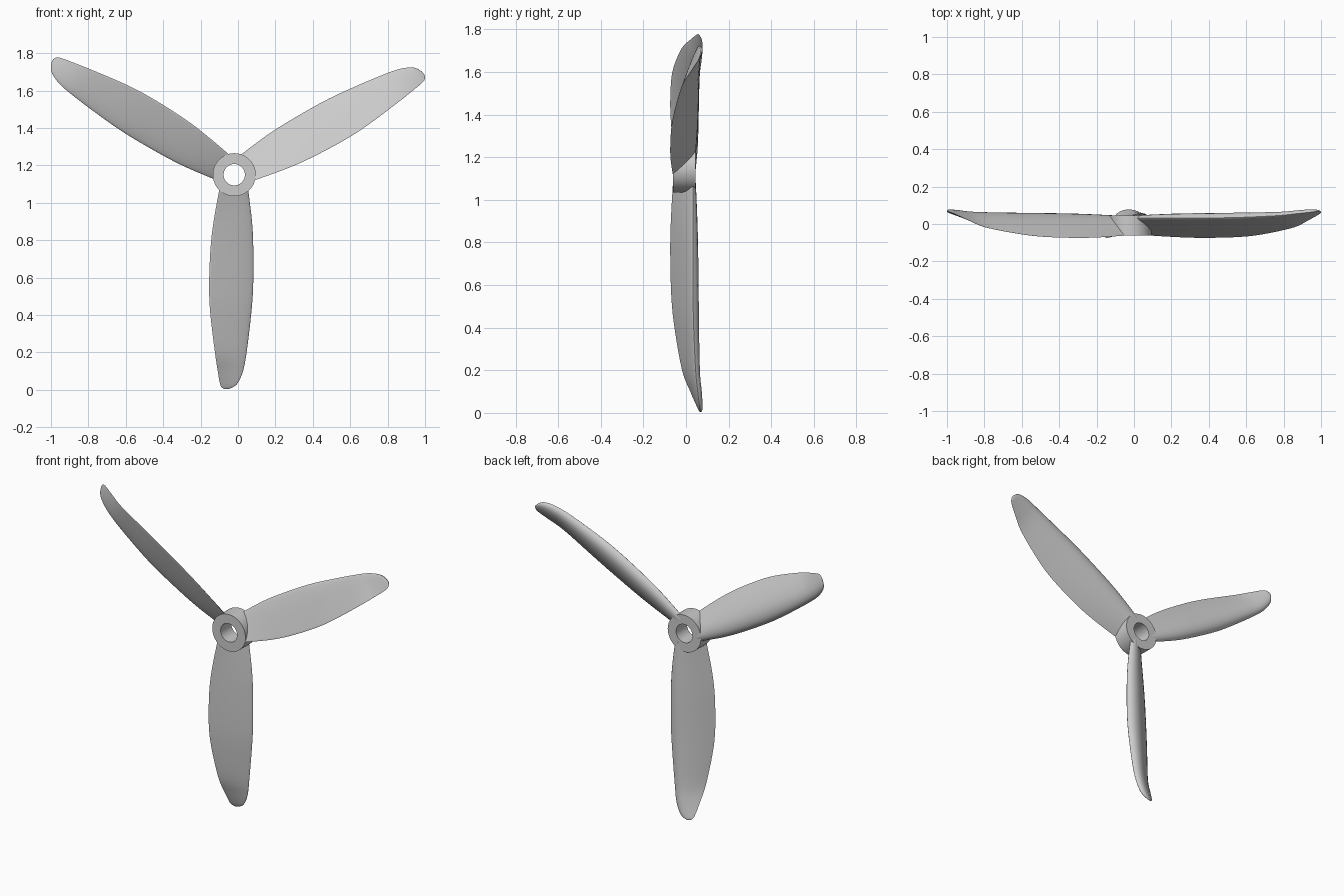
import bpy, bmesh, math
from mathutils import Matrix, Vector

cube = bpy.data.objects.get("Cube")
if cube:
    bpy.data.objects.remove(cube, do_unlink=True)

HUB_CENTRE = Vector((-0.02, 0, 1.15))

grey = bpy.data.materials.new("plain_grey")
grey.use_nodes = True
colour = (0.6, 0.6, 0.6, 1)
grey.diffuse_color = colour
grey.node_tree.nodes["Principled BSDF"].inputs["Base Color"].default_value = colour


def finish(bm, name, angle):
    bmesh.ops.recalc_face_normals(bm, faces=bm.faces)
    mesh = bpy.data.meshes.new(name)
    bm.to_mesh(mesh)
    bm.free()
    mesh.materials.append(grey)
    obj = bpy.data.objects.new(name, mesh)
    bpy.context.collection.objects.link(obj)
    bpy.ops.object.select_all(action="DESELECT")
    obj.select_set(True)
    bpy.context.view_layer.objects.active = obj
    bpy.ops.object.shade_smooth_by_angle(angle=math.radians(angle))
    return obj


def bridge(bm, a, b):
    n = len(a)
    for i in range(n):
        j = (i + 1) % n
        bm.faces.new((a[i], a[j], b[j], b[i]))


def spline(rows, steps):
    """Smooth the stations with a Catmull-Rom curve."""
    pts = [rows[0]] + rows + [rows[-1]]
    out = []
    for p0, p1, p2, p3 in zip(pts, pts[1:], pts[2:], pts[3:]):
        for k in range(steps):
            t = k / steps
            out.append([b + t / 2 * (c - a + t * (2*a - 5*b + 4*c - d + t * (3*(b - c) + d - a)))
                        for a, b, c, d in zip(p0, p1, p2, p3)])
    return out + [rows[-1]]


# Hub: a short tube along y
def make_hub():
    bm = bmesh.new()
    profile = [(0.057, -0.062), (0.115, -0.062), (0.115, 0.045), (0.057, 0.045)]
    n = 64
    rings = []
    for r, y in profile:
        rings.append([bm.verts.new((r * math.cos(i * math.tau / n), y, r * math.sin(i * math.tau / n)))
                      for i in range(n)])
    for k in range(4):
        bridge(bm, rings[k], rings[(k + 1) % 4])
    finish(bm, "hub", 35).location = HUB_CENTRE


# Blade stations: radius, thin edge x, thin edge y, nose x, nose y
STATIONS = [
    [0.07, -0.078, -0.062, 0.073, 0.032],
    [0.25, -0.11, -0.072, 0.095, 0.032],
    [0.4, -0.127, -0.075, 0.102, 0.032],
    [0.6, -0.134, -0.07, 0.101, 0.033],
    [0.75, -0.127, -0.055, 0.09, 0.036],
    [0.95, -0.103, -0.019, 0.066, 0.045],
    [1.05, -0.088, 0.02, 0.047, 0.055],
    [1.11, -0.078, 0.046, 0.021, 0.062],
    [1.135, -0.069, 0.058, -0.005, 0.066],
    [1.147, -0.052, 0.066, -0.034, 0.069],
]


def foil(s):
    """Teardrop thickness along the chord, peak value one."""
    return 2 * (2.969*s**0.5 - 1.26*s - 3.516*s**2 + 2.843*s**3 - 1.015*s**4)


def make_blade(name, turn):
    bm = bmesh.new()
    n = 14
    loop = [(0.5 - 0.5 * math.cos(math.pi * i / n), 0.1) for i in range(n + 1)]
    loop += [(s, -0.015) for s, h in reversed(loop[1:-1])]
    rings = []
    for r, tx, ty, nx, ny in spline(STATIONS, 4):
        nose, tail = Vector((nx, ny, -r)), Vector((tx, ty, -r))
        chord = tail - nose
        back = Vector((chord.y, -chord.x, 0))
        rings.append([bm.verts.new(nose + chord * s + back * h * foil(s)) for s, h in loop])
    for a, b in zip(rings, rings[1:]):
        bridge(bm, a, b)
    bm.faces.new(rings[0])
    bm.faces.new(rings[-1])
    bmesh.ops.transform(bm, matrix=Matrix.Rotation(turn, 4, "Y"), verts=bm.verts)
    finish(bm, name, 50).location = HUB_CENTRE


make_hub()
for i, name in enumerate(("lower_blade", "upper_right_blade", "upper_left_blade")):
    make_blade(name, i * math.tau / 3)
